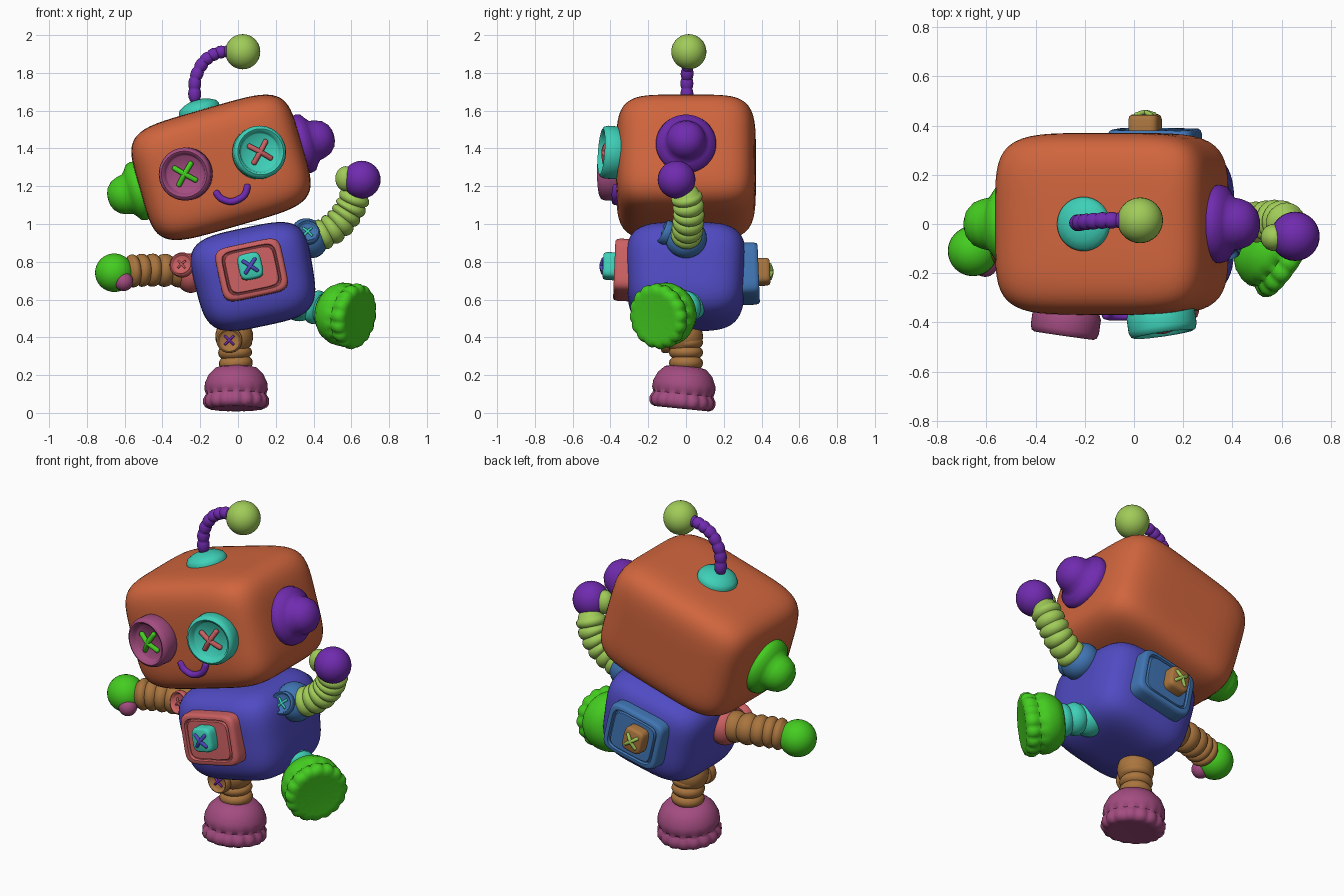
import bpy, bmesh, math
from mathutils import Vector, Matrix

if "Cube" in bpy.data.objects:
    bpy.data.objects.remove(bpy.data.objects["Cube"])

V = Vector


def paint(name, r, g, b):
    m = bpy.data.materials.new(name)
    m.diffuse_color = [((c / 255 + 0.055) / 1.055) ** 2.4 for c in (r, g, b)] + [1]
    m.use_nodes = True
    m.node_tree.nodes["Principled BSDF"].inputs["Base Color"].default_value = m.diffuse_color
    return m


ORANGE = paint("orange", 208, 101, 61)
BLUE = paint("blue", 80, 75, 195)
PURPLE = paint("purple", 112, 43, 175)
GREEN = paint("green", 68, 205, 32)
LIME = paint("lime", 160, 203, 88)
TEAL = paint("teal", 62, 208, 184)
PINK = paint("pink", 163, 76, 128)
RED = paint("red", 203, 96, 98)
BROWN = paint("brown", 170, 117, 62)
STEEL = paint("steel_blue", 64, 117, 180)


def finish(name, bm, mat):
    bmesh.ops.remove_doubles(bm, verts=bm.verts, dist=1e-5)
    bmesh.ops.recalc_face_normals(bm, faces=bm.faces)
    me = bpy.data.meshes.new(name)
    bm.to_mesh(me)
    bm.free()
    me.shade_smooth()
    me.set_sharp_from_angle(angle=math.radians(50))
    me.materials.append(mat)
    ob = bpy.data.objects.new(name, me)
    bpy.context.collection.objects.link(ob)


def skin(bm, rings):
    rows = [[bm.verts.new(p) for p in ring] for ring in rings]
    n = len(rows[0])
    for a, b in zip(rows, rows[1:]):
        for i in range(n):
            j = (i + 1) % n
            bm.faces.new((a[i], a[j], b[j], b[i]))


def frame(loc, axis, up=(0, 0, 1)):
    # local z along axis, local y close to up
    z = V(axis).normalized()
    x = V(up).cross(z)
    x = x.normalized() if x.length > 1e-3 else V((1, 0, 0))
    y = z.cross(x)
    return Matrix.Translation(loc) @ Matrix((x, y, z)).transposed().to_4x4()


def lathe(name, profile, mat, fr, sx=1, sy=1, power=2, scallop=0, from_h=9, seg=48):
    # rings of (radius, height), round or squarish, optionally scalloped
    def pw(c):
        return math.copysign(abs(c) ** (2 / power), c)
    bm, rings = bmesh.new(), []
    for r, h in profile:
        ring = []
        for i in range(seg):
            t = math.tau * i / seg
            k = r * (1 + (scallop * (abs(math.cos(8 * t)) - 0.5) if h > from_h else 0))
            ring.append(fr @ V((k * sx * pw(math.cos(t)), k * sy * pw(math.sin(t)), h)))
        rings.append(ring)
    skin(bm, rings)
    finish(name, bm, mat)


def ball(name, loc, r, mat, squash=1, axis=(0, 0, 1)):
    prof = [(r * math.sin(math.pi * i / 16), -r * squash * math.cos(math.pi * i / 16)) for i in range(17)]
    lathe(name, prof, mat, frame(loc, axis), seg=32)


def spline(pts, steps):
    # smooth curve through the points
    p = [V(q) for q in pts]
    p = [2 * p[0] - p[1]] + p + [2 * p[-1] - p[-2]]
    out, n = [], len(pts) - 1
    for s in range(steps + 1):
        f = s / steps * n
        i = min(int(f), n - 1)
        t = f - i
        a, b, c, d = p[i:i + 4]
        out.append(0.5 * (2 * b + (c - a) * t + (2 * a - 5 * b + 4 * c - d) * t * t
                          + (3 * b - a - 3 * c + d) * t ** 3))
    return out


def sweep(bm, pts, r, ribs=0, amp=0.17, seg=20):
    # tube with rounded ends and optional bead-like ribs
    steps = ribs * 8 if ribs else 16
    path = spline(pts, steps)
    rings, rot, old = [], None, None
    for i, p in enumerate(path):
        t = (path[min(i + 1, steps)] - path[max(i - 1, 0)]).normalized()
        rot = V((0, 0, 1)).rotation_difference(t) if rot is None else old.rotation_difference(t) @ rot
        old = t
        k = r * (1 - amp + amp * abs(math.sin(math.pi * ribs * i / steps)) ** 0.7) if ribs else r

        def ring(q, rad):
            return [q + rot @ V((rad * math.cos(math.tau * j / seg), rad * math.sin(math.tau * j / seg), 0))
                    for j in range(seg)]
        caps = [ring(p + t * k * 0.7 * e, k * math.sqrt(1 - e * e)) for e in (-1, -0.85, -0.5)]
        if i == 0:
            rings += caps
        rings.append(ring(p, k))
        if i == steps:
            rings += [ring(p + t * k * 0.7 * e, k * math.sqrt(1 - e * e)) for e in (0.5, 0.85, 1)]
    skin(bm, rings)


def tube(name, pts, r, mat, ribs=0, amp=0.17):
    bm = bmesh.new()
    sweep(bm, pts, r, ribs, amp)
    finish(name, bm, mat)


def stitch(name, fr, size, h, r, mat):
    # crossed thread
    bm = bmesh.new()
    for s in (1, -1):
        sweep(bm, [fr @ V((-size, -s * size, h - r * 0.6)), fr @ V((0, 0, h + r * 0.4)),
                   fr @ V((size, s * size, h - r * 0.6))], r, seg=12)
    finish(name, bm, mat)


def button(name, fr, R, h, mat, thread, size):
    prof = [(0, 0), (R * .93, 0), (R, h * .2), (R, h * .75), (R * .95, h * .94), (R * .87, h),
            (R * .79, h * .94), (R * .74, h * .72), (R * .7, h * .66), (0, h * .66)]
    lathe(name, prof, mat, fr)
    stitch(name + "_thread", fr, size, h * .8, size * .3, thread)


def panel(name, fr, w, d, h, mat):
    prof = [(0, 0), (1, 0), (1, h * .75), (.97, h * .94), (.92, h), (.82, h), (.79, h * .85),
            (.76, h * .85), (.73, h * .97), (0, h)]
    lathe(name, prof, mat, fr, w, d, 6, seg=64)


def soft_box(name, loc, half, tilt, n, taper, mat):
    bm = bmesh.new()
    bmesh.ops.create_cube(bm, size=2)
    bmesh.ops.subdivide_edges(bm, edges=bm.edges[:], cuts=19, use_grid_fill=True)
    m = Matrix.Translation(loc) @ Matrix.Rotation(-tilt, 4, 'Y')
    for v in bm.verts:
        p = v.co / sum(abs(c) ** n for c in v.co) ** (1 / n)
        k = 1 + taper * p.z
        v.co = m @ V((p.x * half[0] * k, p.y * half[1] * k, p.z * half[2]))
    finish(name, bm, mat)


def tilted(angle):
    # right and up directions of a part leaning sideways
    return V((math.cos(angle), 0, math.sin(angle))), V((-math.sin(angle), 0, math.cos(angle)))


# head
HT, BT = math.radians(16), math.radians(12)
HC = V((-.09, 0, 1.30))
right, up = tilted(HT)
soft_box("head", HC, (.445, .37, .322), HT, 5, 0, ORANGE)
for name, s, mat in (("right_ear", 1, PURPLE), ("left_ear", -1, GREEN)):
    prof = [(0, -.06), (.14, -.06), (.155, 0), (.16, .03), (.153, .055), (.125, .075), (.108, .09),
            (.102, .12), (.088, .155), (.06, .182), (.03, .194), (0, .197)]
    lathe(name, prof, mat, frame(HC + s * right * .425, s * right))

# eyes and mouth
for name, loc, side, mat, thread in (("left_eye", (-.27, -.35, 1.265), -.14, PINK, GREEN),
                                     ("right_eye", (.105, -.345, 1.375), .16, TEAL, RED)):
    fr = frame(loc, V((0, -1, 0)) + right * side + up * .03, up)
    button(name, fr, .14, .105, mat, thread, .047)
tube("smile", [(-.115, -.37, 1.165), (-.09, -.375, 1.135), (-.035, -.375, 1.118), (.02, -.375, 1.14),
               (.042, -.375, 1.168), (.05, -.37, 1.2)], .018, PURPLE)

# antenna
lathe("antenna_base", [(0, -.05), (.11, -.05), (.11, .0), (.10, .018), (.07, .034), (.035, .045), (0, .045)],
      TEAL, frame((-.207, 0, 1.612), up))
tube("antenna", [(-.23, .005, 1.66), (-.225, .005, 1.77), (-.18, .01, 1.86), (-.11, .015, 1.905),
                 (-.03, .015, 1.915)], .034, PURPLE, 8)
ball("antenna_ball", (.025, .015, 1.912), .093, LIME)

# body with chest and back panels
right, up = tilted(BT)
BC = V((.085, 0, .72))
soft_box("body", BC, (.315, .315, .265), BT, 3.9, .04, BLUE)
for name, c, b, s, mat, knob, thread in (
        ("chest", (.072, -.285, .755), (.065, -.36, .775), -1, RED, TEAL, BLUE),
        ("back", (.085, .29, .735), (.045, .365, .745), 1, STEEL, BROWN, LIME)):
    axis = V((0, s, .04))
    panel(name + "_panel", frame(c, axis, up), .178, .145, .095, mat)
    fr = frame(b, axis, up)
    lathe(name + "_button", [(0, 0), (1, 0), (1, .06), (.93, .075), (.8, .08), (0, .08)], knob, fr, .063, .07, 4)
    stitch(name + "_thread", fr, .032, .085, .01, thread)

# left arm, held out
ball("left_shoulder", (-.25, -.02, .74), .105, RED, .8, (1, 0, 0))
button("left_shoulder_button", frame((-.29, -.095, .778), (-.25, -.9, .25)), .065, .045, RED, RED, .018)
tube("left_arm", [(-.27, -.02, .75), (-.40, -.035, .755), (-.5, -.065, .755), (-.58, -.09, .75)], .088, BROWN, 5)
ball("left_hand", (-.655, -.11, .742), .102, GREEN)
ball("left_thumb", (-.605, -.165, .695), .05, PINK)

# right arm, raised
ball("right_shoulder", (.375, 0, .925), .11, STEEL, .85, (.8, 0, .5))
button("right_shoulder_button", frame((.365, -.085, .945), (.1, -.85, .4)), .065, .045, STEEL, TEAL, .022)
tube("right_arm", [(.42, 0, .93), (.52, .01, .99), (.585, .015, 1.07), (.625, 0, 1.16)], .084, LIME, 6)
ball("right_hand", (.655, -.05, 1.235), .1, PURPLE)
ball("right_thumb", (.57, -.055, 1.24), .055, LIME, 1.2)

# legs
ball("left_hip", (-.02, -.01, .405), .1, BROWN)
button("left_hip_button", frame((-.045, -.085, .385), (-.05, -1, 0)), .068, .045, BROWN, PURPLE, .022)
tube("left_leg", [(-.015, 0, .40), (-.015, 0, .32), (-.01, 0, .235)], .09, BROWN, 3)
ball("right_hip", (.325, .015, .585), .1, TEAL)
tube("right_leg", [(.33, 0, .59), (.41, -.01, .56), (.49, -.055, .54)], .092, TEAL, 3)

# feet with scalloped soles
foot = [(0, 0), (.07, 0), (.11, .01), (.145, .045), (.165, .09), (.168, .125), (.155, .148), (.16, .158),
        (.17, .175), (.17, .2), (.16, .218), (.14, .227), (.12, .226), (0, .222)]
for name, loc, axis, mat in (("left_foot", (-.01, 0, .248), (0, -.1, -1), PINK),
                             ("right_foot", (.46, -.04, .54), (.8, -.55, -.15), GREEN)):
    lathe(name, foot, mat, frame(loc, axis), scallop=.06, from_h=.14, seg=96)
